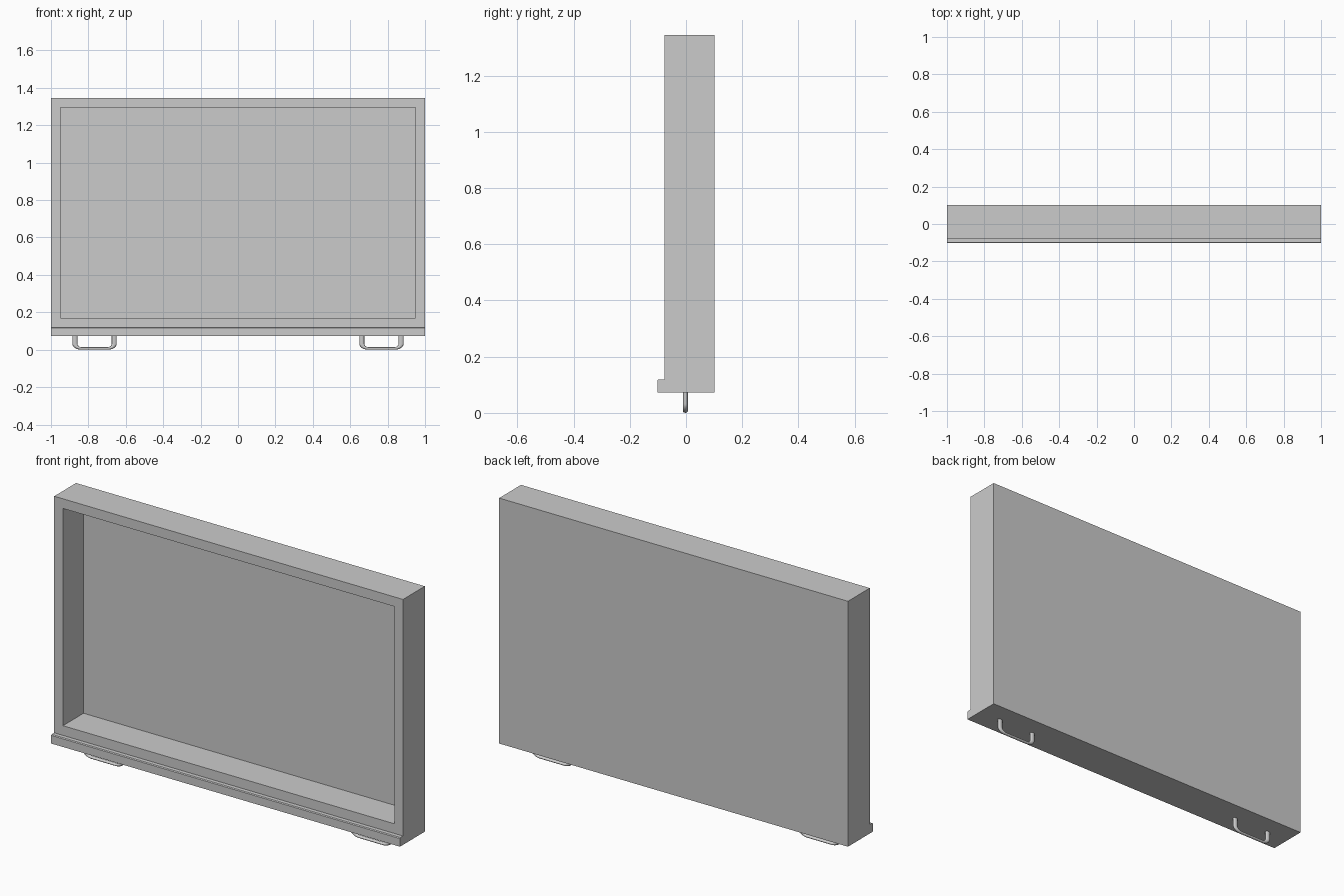
import bpy, bmesh, math
from mathutils import Vector

cube = bpy.data.objects.get("Cube")
if cube:
    bpy.data.objects.remove(cube, do_unlink=True)

grey = bpy.data.materials.new("plain_grey")
grey.use_nodes = True
grey.diffuse_color = (0.6, 0.6, 0.6, 1)
grey.node_tree.nodes["Principled BSDF"].inputs["Base Color"].default_value = (0.6, 0.6, 0.6, 1)

# Frame: L-shaped side profile with a softened front ledge, swept across the width
BOTTOM, TOP, LEDGE = 0.073, 1.345, 0.119
BACK, FACE, LIP = 0.102, -0.077, -0.102
profile = [(BACK, BOTTOM), (BACK, TOP), (FACE, TOP), (FACE, LEDGE),
           (LIP + 0.004, LEDGE), (LIP, LEDGE - 0.004), (LIP, BOTTOM)]

bm = bmesh.new()
side = bm.faces.new([bm.verts.new((-1, y, z)) for y, z in profile])
swept = bmesh.ops.extrude_face_region(bm, geom=[side])["geom"]
bmesh.ops.translate(bm, vec=(2, 0, 0),
                    verts=[v for v in swept if isinstance(v, bmesh.types.BMVert)])
bmesh.ops.recalc_face_normals(bm, faces=bm.faces)

# Recess: inset the tall front face, then push it back to leave a thin panel
bm.faces.ensure_lookup_table()
front = max((f for f in bm.faces if f.normal.y < -0.9), key=lambda f: f.calc_area())
bmesh.ops.inset_region(bm, faces=[front], thickness=0.05, use_even_offset=True)
panel = bmesh.ops.extrude_discrete_faces(bm, faces=[front])["faces"][0]
bmesh.ops.translate(bm, vec=(0, 0.169, 0), verts=panel.verts)
bmesh.ops.recalc_face_normals(bm, faces=bm.faces)

mesh = bpy.data.meshes.new("display_frame")
bm.to_mesh(mesh)
bm.free()
mesh.materials.append(grey)
bpy.context.collection.objects.link(bpy.data.objects.new("display_frame", mesh))


def add_handle(name, x):
    """U-shaped round rod hanging below the frame, flattened in height."""
    radius, half, top, rx, rz = 0.009, 0.07, 0.104, 0.024, 0.034
    arc = [(half - rx + rx * math.cos(a), radius + rz - rz * math.sin(a))
           for a in (math.pi / 2 * i / 8 for i in range(9))]
    right = [(half, top)] + arc
    path = right + [(-px, pz) for px, pz in reversed(right)]
    curve = bpy.data.curves.new(name, "CURVE")
    curve.dimensions = "3D"
    curve.bevel_depth = radius
    curve.bevel_resolution = 4
    curve.use_fill_caps = True
    spline = curve.splines.new("POLY")
    spline.points.add(len(path) - 1)
    for point, (px, pz) in zip(spline.points, path):
        point.co = (px, 0, pz, 1)
    curve.materials.append(grey)
    rod = bpy.data.objects.new(name, curve)
    bpy.context.collection.objects.link(rod)
    rod.location = Vector((x, -0.002, 0))
    rod.scale = (1.5, 1, 0.75)


for label, sign in (("left", 1), ("right", -1)):
    add_handle(label + "_foot_handle", sign * 0.767)
